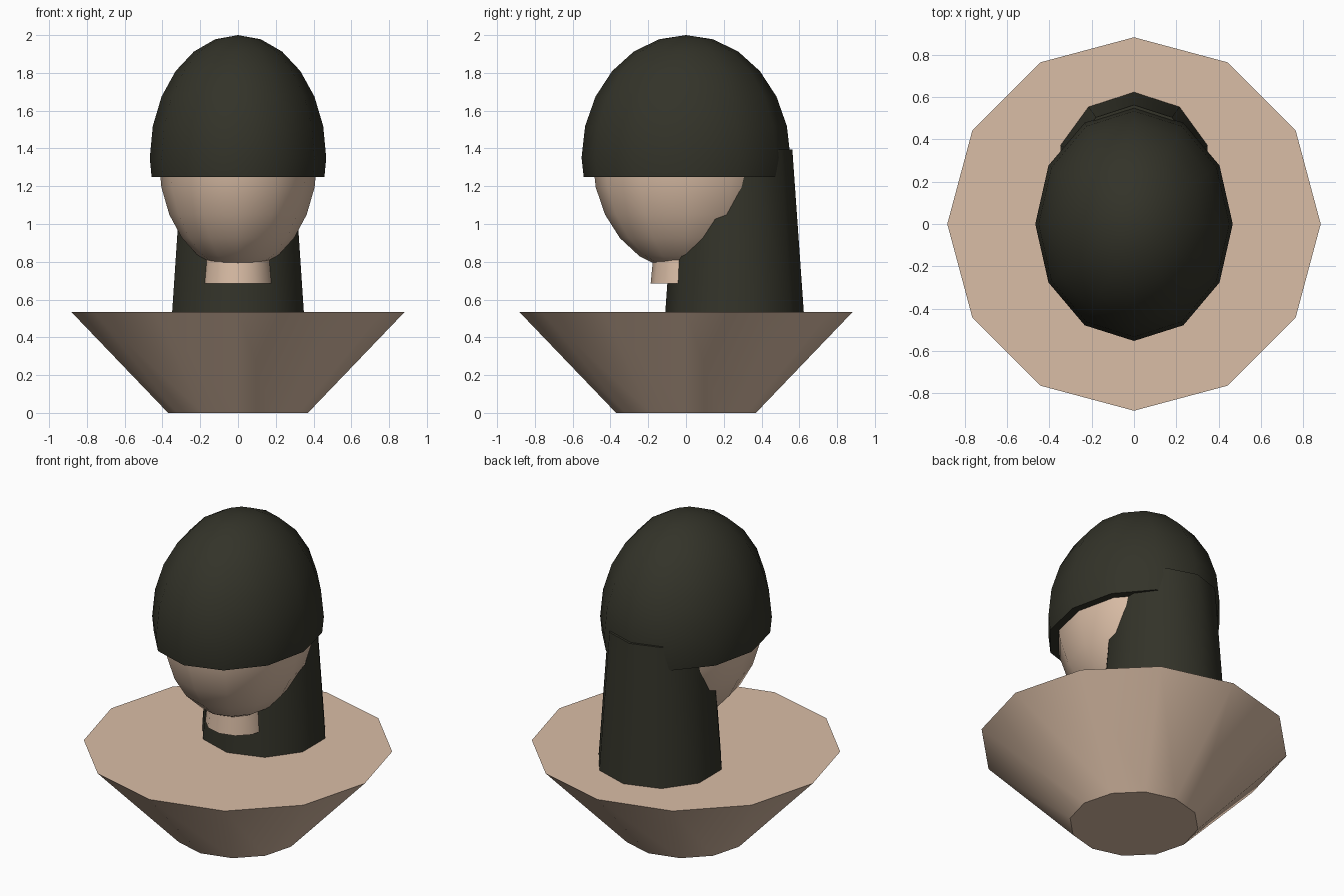
import bpy, bmesh, math
from mathutils import Matrix

if "Cube" in bpy.data.objects:
    bpy.data.objects.remove(bpy.data.objects["Cube"])


def material(name, rgb):
    m = bpy.data.materials.new(name)
    m.diffuse_color = (*rgb, 1)
    m.use_nodes = True
    m.node_tree.nodes["Principled BSDF"].inputs["Base Color"].default_value = m.diffuse_color
    return m


skin = material("skin", (0.70, 0.51, 0.38))
dark_hair = material("dark hair", (0.033, 0.033, 0.022))


def finish(bm, name, mat):
    bmesh.ops.recalc_face_normals(bm, faces=bm.faces[:])
    mesh = bpy.data.meshes.new(name)
    bm.to_mesh(mesh)
    bm.free()
    mesh.materials.append(mat)
    obj = bpy.data.objects.new(name, mesh)
    bpy.context.collection.objects.link(obj)
    bpy.context.view_layer.objects.active = obj
    obj.select_set(True)
    bpy.ops.object.shade_smooth_by_angle(angle=math.radians(40))
    obj.select_set(False)


def tapered(name, mat, sides, r0, r1, z0, z1, y=0.0):
    """Tapered prism with a corner pointing along y."""
    bm = bmesh.new()
    bmesh.ops.create_cone(bm, cap_ends=True, segments=sides,
                          radius1=r0, radius2=r1, depth=z1 - z0,
                          matrix=Matrix.Translation((0, y, (z0 + z1) / 2)))
    finish(bm, name, mat)


def ellipsoid(name, mat, radii, z, cut=None):
    """Low-poly ellipsoid, optionally cut flat at a height."""
    bm = bmesh.new()
    bmesh.ops.create_uvsphere(bm, u_segments=12, v_segments=12, radius=1,
                              matrix=Matrix.Translation((0, 0, z)) @ Matrix.Diagonal((*radii, 1)))
    if cut is not None:
        r = bmesh.ops.bisect_plane(bm, geom=bm.verts[:] + bm.edges[:] + bm.faces[:],
                                   plane_co=(0, 0, cut), plane_no=(0, 0, -1), clear_outer=True)
        rim = [e for e in r["geom_cut"] if isinstance(e, bmesh.types.BMEdge)]
        bmesh.ops.contextual_create(bm, geom=rim)
    finish(bm, name, mat)


# shoulders: flaring base
tapered("shoulders", skin, 12, 0.37, 0.883, 0.0, 0.535)
# short neck below the head
tapered("neck", skin, 12, 0.187, 0.157, 0.685, 1.0)
# head and hair cap
ellipsoid("head", skin, (0.42, 0.495, 0.60), 1.35)
ellipsoid("hair_cap", dark_hair, (0.467, 0.553, 0.65), 1.35, cut=1.25)
# long hair hanging down the back
tapered("back_hair", dark_hair, 10, 0.369, 0.306, 0.5, 1.395, y=0.257)
